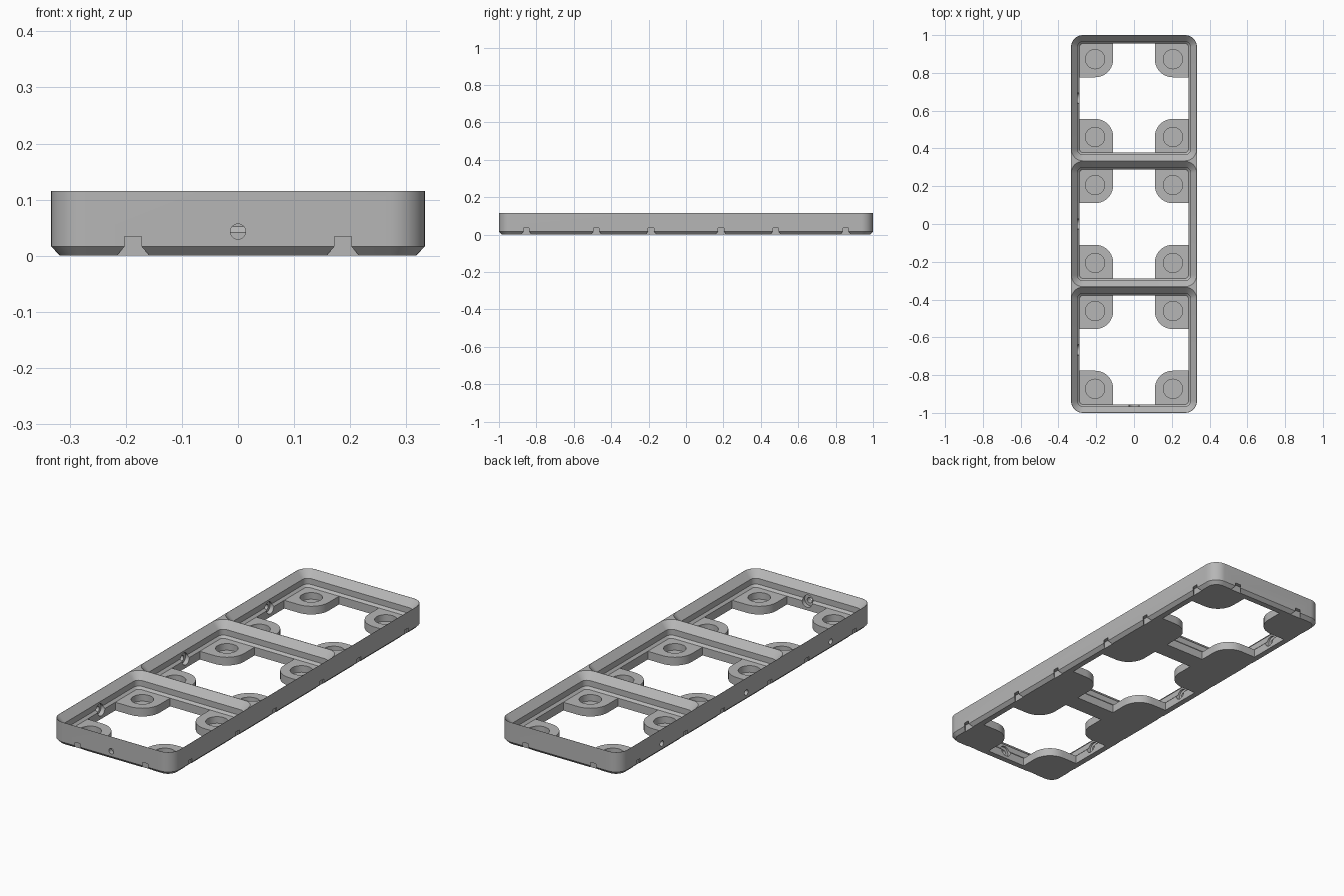
import bpy, bmesh
from math import sin, cos, pi
from mathutils import Matrix, Vector

if "Cube" in bpy.data.objects:
    bpy.data.objects.remove(bpy.data.objects["Cube"], do_unlink=True)

CELL = 2 / 3
HALF = CELL / 2
H = 0.115
LEDGE = 0.041          # top of the corner pads
RADIUS = 0.0635
MAGNET = 0.206         # magnet centre from cell centre
PAD = 0.096            # pad radius round the magnet
CENTRES = [-CELL, 0, CELL]

grey = bpy.data.materials.new("light_grey")
grey.use_nodes = True
colour = (0.47, 0.47, 0.47, 1)
grey.diffuse_color = colour
grey.node_tree.nodes["Principled BSDF"].inputs["Base Color"].default_value = colour


def arc(cx, cy, r, a0, a1, n=10):
    return [(cx + r * cos(a0 + (a1 - a0) * i / n), cy + r * sin(a0 + (a1 - a0) * i / n))
            for i in range(n + 1)]


def rounded(hx, hy, inset):
    """Rounded rectangle drawn inward by an inset."""
    r = RADIUS - inset
    x, y = hx - RADIUS, hy - RADIUS
    pts = []
    for k, (sx, sy) in enumerate([(1, 1), (-1, 1), (-1, -1), (1, -1)]):
        pts += arc(sx * x, sy * y, r, k * pi / 2, (k + 1) * pi / 2)
    return pts


def loft(bm, rings, matrix=Matrix()):
    """Closed solid through (outline, height) rings."""
    loops = [[bm.verts.new(matrix @ Vector((x, y, z))) for x, y in pts] for pts, z in rings]
    n = len(loops[0])
    for a, b in zip(loops, loops[1:]):
        for i in range(n):
            j = (i + 1) % n
            bm.faces.new((a[i], a[j], b[j], b[i]))
    bm.faces.new(loops[0][::-1])
    bm.faces.new(loops[-1])


def finish(bm, name):
    bmesh.ops.recalc_face_normals(bm, faces=bm.faces)
    mesh = bpy.data.meshes.new(name)
    bm.to_mesh(mesh)
    bm.free()
    mesh.materials.append(grey)
    ob = bpy.data.objects.new(name, mesh)
    bpy.context.collection.objects.link(ob)
    return ob


def circle(r):
    return arc(0, 0, r, 0, 2 * pi, 32)[:-1]


def on_wall(angle, distance, along):
    """Local x runs along the wall, local y points inward from its outer face."""
    return Matrix.Rotation(angle, 4, 'Z') @ Matrix.Translation((along, -distance, 0))


# Outer block with a chamfered foot
bm = bmesh.new()
loft(bm, [(rounded(HALF, 1, 0.016), 0), (rounded(HALF, 1, 0), 0.0165), (rounded(HALF, 1, 0), H)])
body = finish(bm, "baseplate_frame")

cutters = []

# Stepped sockets
bm = bmesh.new()
profile = [(0.045, LEDGE), (0.034, 0.052), (0.034, 0.081), (0.0012, H), (0.0012, H + 0.02)]
for cy in CENTRES:
    loft(bm, [(rounded(HALF, HALF, i), z) for i, z in profile], Matrix.Translation((0, cy, 0)))
cutters.append(finish(bm, "socket_cutter"))

# Openings that leave a rounded pad in each corner
bm = bmesh.new()
edge, inner = HALF - 0.045, MAGNET - PAD
quarter = [(edge, inner)] + arc(MAGNET, MAGNET, PAD, 1.5 * pi, pi) + [(inner, edge)]
outline = []
for k in range(4):
    c, s = round(cos(k * pi / 2)), round(sin(k * pi / 2))
    outline += [(c * x - s * y, s * x + c * y) for x, y in quarter]
for cy in CENTRES:
    loft(bm, [(outline, -0.02), (outline, LEDGE + 0.006)], Matrix.Translation((0, cy, 0)))
cutters.append(finish(bm, "opening_cutter"))

# Blind magnet pockets
bm = bmesh.new()
for cy in CENTRES:
    for sx in (-1, 1):
        for sy in (-1, 1):
            loft(bm, [(circle(0.051), 0.008), (circle(0.051), 0.05)],
                 Matrix.Translation((sx * MAGNET, cy + sy * MAGNET, 0)))
cutters.append(finish(bm, "magnet_cutter"))

# Dovetail connector notches around the foot
bm = bmesh.new()
dovetail = [(-0.015, -0.02), (0.015, -0.02), (0.015, 0), (0.031, 0.018), (-0.031, 0.018), (-0.015, 0)]
walls = [(0, 1, [0]), (pi, 1, [0]), (pi / 2, HALF, CENTRES), (-pi / 2, HALF, CENTRES)]
for angle, distance, cells in walls:
    for c in cells:
        for side in (-0.187, 0.187):
            loft(bm, [(dovetail, -0.02), (dovetail, 0.034)], on_wall(angle, distance, c + side))
cutters.append(finish(bm, "notch_cutter"))

# Screw holes on the front and one long side, counterbored from inside
for name, r, start, end in [("hole_cutter", 0.0135, -0.02, 0.08), ("counterbore_cutter", 0.028, 0.024, 0.07)]:
    bm = bmesh.new()
    for angle, distance, cells in [walls[0], walls[3]]:
        for c in cells:
            m = on_wall(angle, distance, c) @ Matrix.Translation((0, 0, 0.043)) @ Matrix.Rotation(-pi / 2, 4, 'X')
            loft(bm, [(circle(r), start), (circle(r), end)], m)
    cutters.append(finish(bm, name))

for cutter in cutters:
    cutter.hide_render = True
    mod = body.modifiers.new(cutter.name, 'BOOLEAN')
    mod.operation = 'DIFFERENCE'
    mod.solver = 'EXACT'
    mod.object = cutter

# Bake the cuts and drop the cutters
bpy.context.view_layer.update()
baked = bpy.data.meshes.new_from_object(body.evaluated_get(bpy.context.evaluated_depsgraph_get()))
body.modifiers.clear()
body.data = baked
baked.materials.clear()
baked.materials.append(grey)
for cutter in cutters:
    bpy.data.objects.remove(cutter, do_unlink=True)

bpy.ops.object.select_all(action='DESELECT')
body.select_set(True)
bpy.context.view_layer.objects.active = body
bpy.ops.object.shade_smooth_by_angle(angle=pi / 7)
